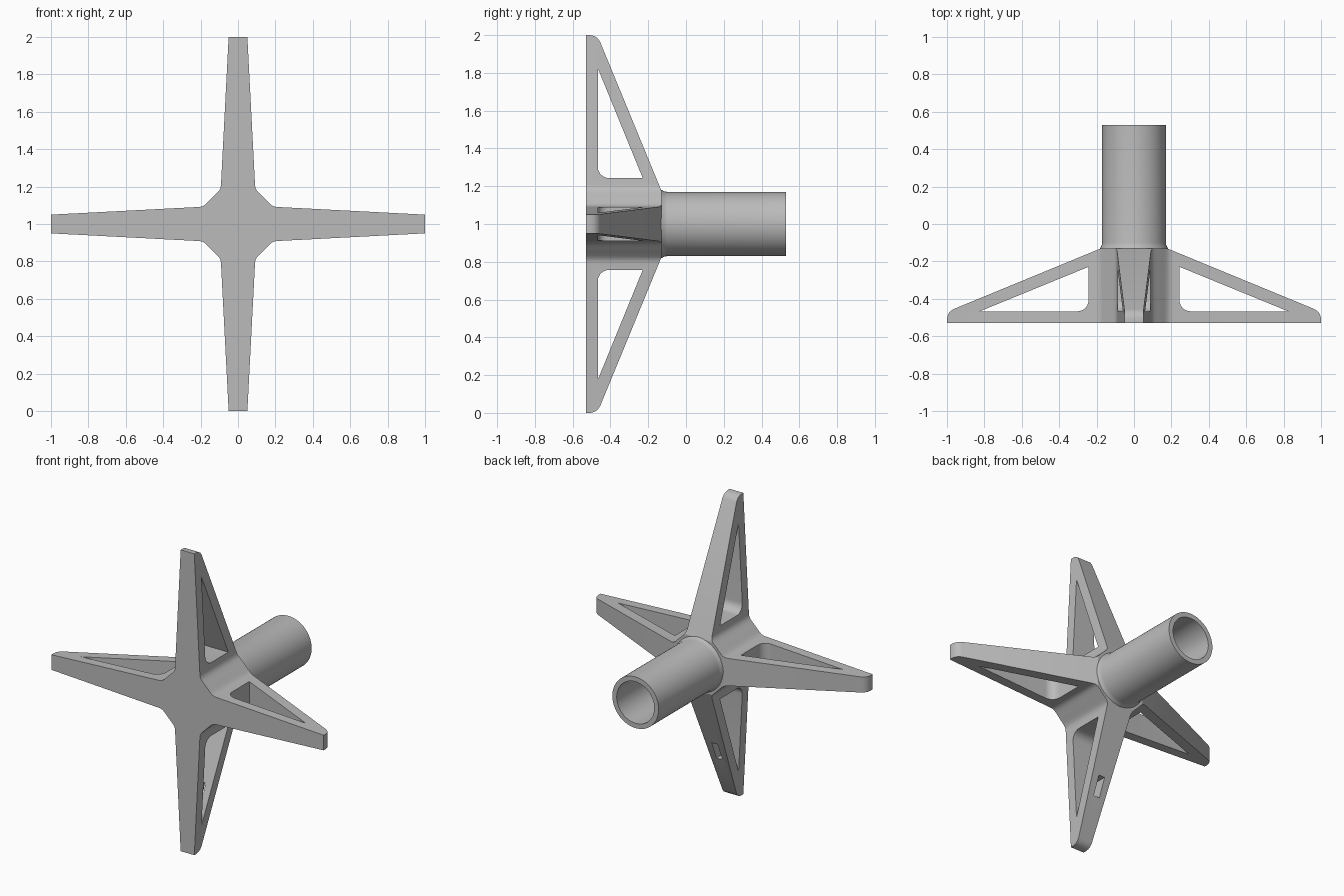
import bpy, bmesh
from math import pi, sin, cos
from mathutils import Matrix, Vector

cube = bpy.data.objects.get("Cube")
if cube:
    bpy.data.objects.remove(cube)

grey = bpy.data.materials.new("mid grey")
grey.use_nodes = True
colour = (0.5, 0.5, 0.5, 1)
grey.diffuse_color = colour
grey.node_tree.nodes["Principled BSDF"].inputs["Base Color"].default_value = colour

CENTRE = Matrix.Translation((0, 0, 1))
FRONT, HUB_BACK, BACK = -0.53, -0.13, 0.53
PLATE = -0.467


def finish(name, bm, matrix):
    bmesh.ops.transform(bm, matrix=matrix, verts=bm.verts)
    bmesh.ops.recalc_face_normals(bm, faces=bm.faces)
    mesh = bpy.data.meshes.new(name)
    bm.to_mesh(mesh)
    bm.free()
    mesh.materials.append(grey)
    ob = bpy.data.objects.new(name, mesh)
    bpy.context.collection.objects.link(ob)
    return ob


def prism(name, points, direction, matrix=CENTRE):
    """Extrude a closed outline along a direction."""
    bm = bmesh.new()
    face = bm.faces.new([bm.verts.new(p) for p in points])
    made = bmesh.ops.extrude_face_region(bm, geom=[face])["geom"]
    bmesh.ops.translate(bm, vec=direction,
                        verts=[v for v in made if isinstance(v, bmesh.types.BMVert)])
    return finish(name, bm, matrix)


def lathe(name, profile, steps=64):
    """Turn a radius / y profile into a solid around the y axis."""
    bm = bmesh.new()
    rings = [[bm.verts.new((r * cos(2 * pi * i / steps), y, r * sin(2 * pi * i / steps)))
              for i in range(steps)] for r, y in profile]
    for a, b in zip(rings, rings[1:]):
        for i in range(steps):
            j = (i + 1) % steps
            bm.faces.new((a[i], a[j], b[j], b[i]))
    bm.faces.new(rings[0])
    bm.faces.new(rings[-1])
    return finish(name, bm, CENTRE)


def combine(target, tool, operation):
    mod = target.modifiers.new("combine", "BOOLEAN")
    mod.operation, mod.solver, mod.object = operation, "EXACT", tool
    bpy.ops.object.select_all(action="DESELECT")
    bpy.context.view_layer.objects.active = target
    target.select_set(True)
    bpy.ops.object.modifier_apply(modifier=mod.name)
    bpy.data.objects.remove(tool)


def arc(centre, radius, start, end, steps=7):
    return [(centre[0] + radius * cos(start + (end - start) * i / steps),
             centre[1] + radius * sin(start + (end - start) * i / steps))
            for i in range(steps + 1)]


# Four-armed body: one quarter of the outline, repeated by rotation
side = [(1.02, 0.049), (0.21, 0.091), (0.195, 0.093), (0.18, 0.1), (0.166, 0.112), (0.15, 0.129)]
quarter = side + [(z, x) for x, z in reversed(side)]
outline = []
for k in range(4):
    turn = Matrix.Rotation(k * pi / 2, 2)
    outline += [turn @ Vector(p) for p in quarter]
body = prism("four_arm_base", [(x, FRONT, z) for x, z in outline], (0, HUB_BACK - FRONT, 0))

# Sloping backs with rounded tips, and triangular openings in every arm
slope = [(1.1, -0.6), (1.0, -0.6), (1.0, -0.505), (0.995, -0.485), (0.984, -0.468), (0.965, -0.455),
         (0.176, HUB_BACK), (0.08, -0.0905), (1.1, -0.05)]
opening = [(0.825, PLATE), (0.243, -0.229)] + arc((0.303, PLATE + 0.06), 0.06, pi, pi * 1.5)
for k in range(4):
    place = CENTRE @ Matrix.Rotation(k * pi / 2, 4, "Y")
    for shape in (slope, opening):
        cutter = prism("cutter", [(u, y, -0.25) for u, y in shape], (0, 0, 0.5), place)
        combine(body, cutter, "DIFFERENCE")

# Rear tube with a small fillet where it meets the arms
tube = lathe("tube", [(0.16, -0.4), (0.16, -0.2), (0.187, -0.15), (0.18, -0.128),
                      (0.173, -0.115), (0.17, -0.1), (0.17, BACK)])
combine(body, tube, "UNION")
bore = lathe("bore", [(0.138, PLATE), (0.138, BACK + 0.1)])
combine(body, bore, "DIFFERENCE")

# Small slot through the sloping bar of the lower arm
slot = prism("slot", [(x, -0.44, z) for x, z in
                      ((-0.022, -0.71), (0.022, -0.71), (0.022, -0.59), (-0.022, -0.59))],
             (0, 0.25, 0))
combine(body, slot, "DIFFERENCE")

bpy.ops.object.select_all(action="DESELECT")
body.select_set(True)
bpy.context.view_layer.objects.active = body
bpy.ops.object.shade_smooth_by_angle(angle=0.6)
